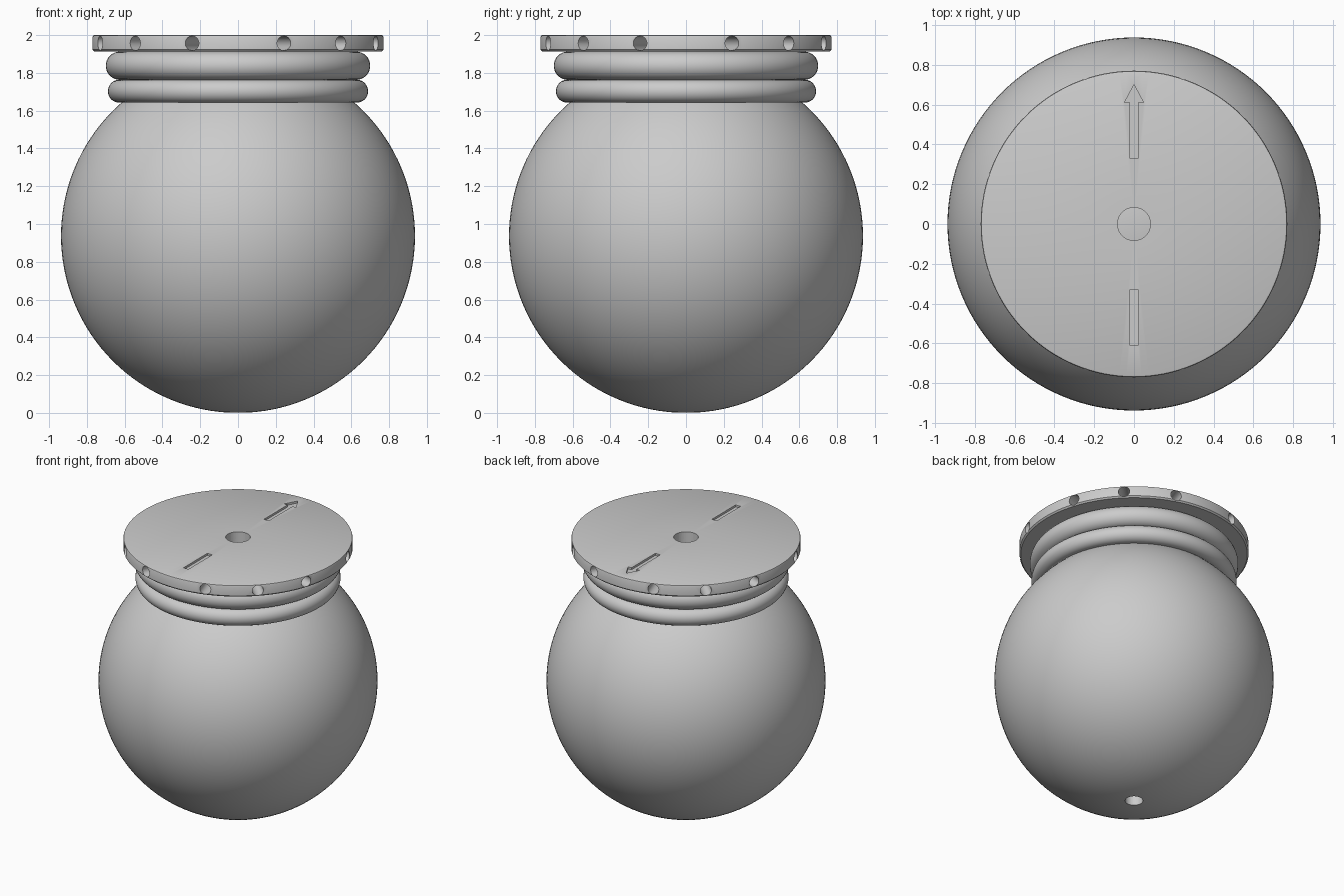
import bpy, bmesh, math
from mathutils import Matrix, Vector

cube = bpy.data.objects.get("Cube")
if cube:
    bpy.data.objects.remove(cube)

grey = bpy.data.materials.new("plain grey")
grey.use_nodes = True
grey.diffuse_color = (0.6, 0.6, 0.6, 1)
grey.node_tree.nodes["Principled BSDF"].inputs["Base Color"].default_value = (0.6, 0.6, 0.6, 1)


def make(name, bm):
    bmesh.ops.recalc_face_normals(bm, faces=bm.faces)
    mesh = bpy.data.meshes.new(name)
    bm.to_mesh(mesh)
    bm.free()
    mesh.materials.append(grey)
    ob = bpy.data.objects.new(name, mesh)
    bpy.context.collection.objects.link(ob)
    return ob


def lathe(name, profile, steps=128, closed=False):
    """Spin an (r, z) profile around the z axis."""
    bm = bmesh.new()
    vs = [bm.verts.new((r, 0, z)) for r, z in profile]
    pairs = list(zip(vs, vs[1:])) + ([(vs[-1], vs[0])] if closed else [])
    edges = [bm.edges.new(p) for p in pairs]
    bmesh.ops.spin(bm, geom=vs + edges, cent=(0, 0, 0), axis=(0, 0, 1),
                   angle=math.tau, steps=steps, use_duplicate=False)
    bmesh.ops.remove_doubles(bm, verts=bm.verts, dist=1e-5)
    return make(name, bm)


def drill(bm, start, end, radius):
    """Add a cylinder from start to end to a cutter mesh."""
    start, end = Vector(start), Vector(end)
    turn = (end - start).to_track_quat('Z', 'Y').to_matrix().to_4x4()
    bmesh.ops.create_cone(bm, cap_ends=True, segments=32, radius1=radius, radius2=radius,
                          depth=(end - start).length,
                          matrix=Matrix.Translation((start + end) / 2) @ turn)


def prism(bm, outline, z0, z1):
    """Add an upright prism to a cutter mesh."""
    face = bm.faces.new([bm.verts.new((x, y, z0)) for x, y in outline])
    out = bmesh.ops.extrude_face_region(bm, geom=[face])
    bmesh.ops.translate(bm, vec=(0, 0, z1 - z0),
                        verts=[g for g in out["geom"] if isinstance(g, bmesh.types.BMVert)])


def cut(ob, bm):
    """Cut the mesh out of an object and drop the cutter."""
    cutter = make("cutter", bm)
    cutter.hide_render = True
    mod = ob.modifiers.new("cut", 'BOOLEAN')
    mod.operation, mod.solver, mod.object = 'DIFFERENCE', 'EXACT', cutter
    select(ob)
    bpy.ops.object.modifier_apply(modifier=mod.name)
    bpy.data.objects.remove(cutter)


def select(ob):
    bpy.ops.object.select_all(action='DESELECT')
    ob.select_set(True)
    bpy.context.view_layer.objects.active = ob


# Round body with a hole drilled into the bottom
R = 0.937
bm = bmesh.new()
bmesh.ops.create_uvsphere(bm, u_segments=128, v_segments=64, radius=R,
                          matrix=Matrix.Translation((0, 0, R)))
body = make("body", bm)
bm = bmesh.new()
drill(bm, (0, 0, -0.1), (0, 0, 0.4), 0.06)
cut(body, bm)

# Two rounded neck rings
rings = []
for name, radius, tube, z in (("lower_ring", 0.628, 0.061, 1.703), ("upper_ring", 0.625, 0.075, 1.838)):
    section = [(radius + tube * math.cos(i * math.tau / 32), z + tube * math.sin(i * math.tau / 32))
               for i in range(32)]
    rings.append(lathe(name, section, closed=True))

# Lid disc with a hidden stub below and a softened rim
B = 0.01
lid = lathe("lid", [(0, 1.7), (0.5, 1.7), (0.5, 1.913), (0.77 - B, 1.913), (0.77, 1.913 + B),
                    (0.77, 2 - B), (0.767, 2 - B * 0.3), (0.77 - B, 2), (0, 2)])
bm = bmesh.new()
# Centre hole
drill(bm, (0, 0, 1.8), (0, 0, 2.1), 0.083)
# Three radial holes in each quarter of the rim
for quarter in range(4):
    for dx, dy in ((1, 3), (1, 1), (3, 1)):
        angle = math.atan2(dy, dx) + quarter * math.pi / 2
        out = Vector((math.cos(angle), math.sin(angle), 0))
        up = Vector((0, 0, 1.957))
        drill(bm, out * 0.52 + up, out * 0.9 + up, 0.038)
# Engraved bar and arrow on the top
W = 0.02
prism(bm, [(-W, -0.61), (W, -0.61), (W, -0.33), (-W, -0.33)], 1.985, 2.05)
prism(bm, [(-W, 0.33), (W, 0.33), (W, 0.61), (0.048, 0.61), (0, 0.7), (-0.048, 0.61), (-W, 0.61)],
      1.985, 2.05)
cut(lid, bm)

# Smooth shading with crisp edges
for ob in [body, lid] + rings:
    select(ob)
    bpy.ops.object.shade_smooth_by_angle(angle=math.radians(30))
